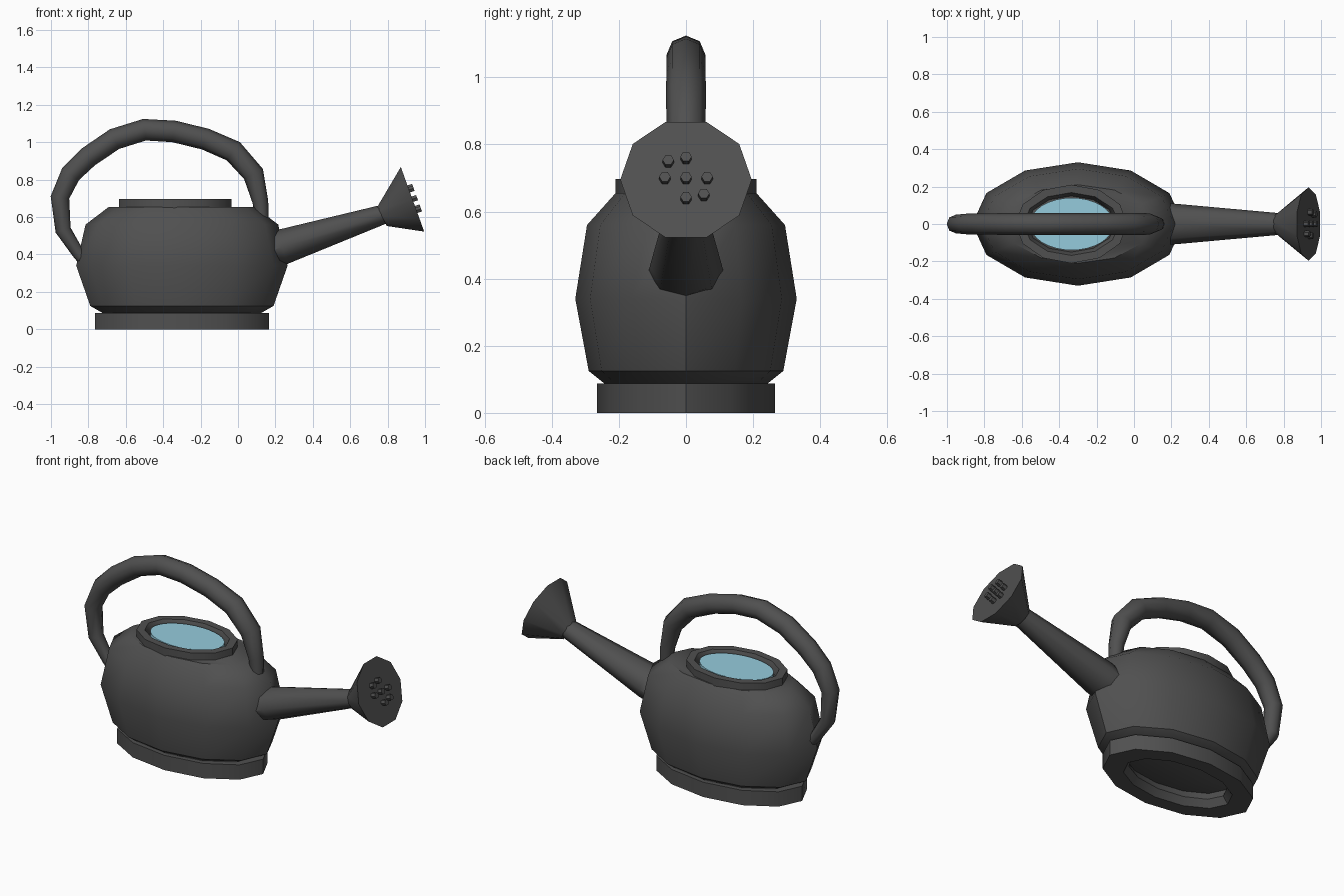
import bpy, bmesh, math
from mathutils import Vector

if "Cube" in bpy.data.objects:
    bpy.data.objects.remove(bpy.data.objects["Cube"])


def material(name, rgb):
    m = bpy.data.materials.new(name)
    m.diffuse_color = (*rgb, 1)
    m.use_nodes = True
    m.node_tree.nodes["Principled BSDF"].inputs["Base Color"].default_value = m.diffuse_color
    return m


METAL = material("dark_metal", (0.08, 0.08, 0.08))
WATER = material("water", (0.30, 0.60, 0.72))


def loft(name, rings, n, mat=METAL, closed=False, angle=40):
    """Skin n-sided ellipses (centre, u axis, v axis); cap the ends or close the loop."""
    bm = bmesh.new()
    loops = []
    for c, u, v in rings:
        loops.append([bm.verts.new(c + u * math.cos(a) + v * math.sin(a))
                      for a in (2 * math.pi * i / n for i in range(n))])
    pairs = list(zip(loops, loops[1:]))
    if closed:
        pairs.append((loops[-1], loops[0]))
    for lo, hi in pairs:
        for i in range(n):
            j = (i + 1) % n
            bm.faces.new((lo[i], lo[j], hi[j], hi[i]))
    if not closed:
        bm.faces.new(loops[0])
        if len(loops) > 1:
            bm.faces.new(loops[-1])
            bmesh.ops.recalc_face_normals(bm, faces=bm.faces)
    else:
        bmesh.ops.recalc_face_normals(bm, faces=bm.faces)
    me = bpy.data.meshes.new(name)
    bm.to_mesh(me)
    bm.free()
    ob = bpy.data.objects.new(name, me)
    bpy.context.collection.objects.link(ob)
    me.materials.append(mat)
    bpy.ops.object.select_all(action='DESELECT')
    ob.select_set(True)
    bpy.context.view_layer.objects.active = ob
    bpy.ops.object.shade_smooth_by_angle(angle=math.radians(angle))
    return ob


def level(cx, rows):
    """Horizontal ellipses from (x radius, y radius, z)."""
    return [(Vector((cx, 0, z)), Vector((rx, 0, 0)), Vector((0, ry, 0)))
            for rx, ry, z in rows]


def across(x, z, tx, tz, r, rv=None):
    """Ellipse square to a direction in the xz plane."""
    t = Vector((tx, 0, tz)).normalized()
    return (Vector((x, 0, z)), Vector((0, r, 0)), Vector((-t.z, 0, t.x)) * (rv or r))


# oval body
loft("body", level(-0.30, [(0.42, 0.24, 0.085), (0.49, 0.29, 0.125), (0.565, 0.33, 0.34),
                           (0.515, 0.295, 0.56), (0.39, 0.21, 0.655)]), 12)

# foot ring
loft("foot_ring", level(-0.30, [(0.465, 0.265, 0.088), (0.465, 0.265, 0.0),
                                (0.34, 0.185, 0.0), (0.31, 0.16, 0.04),
                                (0.33, 0.18, 0.088)]), 12, closed=True)

# filler rim and water surface
loft("filler_rim", level(-0.335, [(0.30, 0.21, 0.645), (0.30, 0.21, 0.697),
                                  (0.255, 0.168, 0.697), (0.235, 0.15, 0.66),
                                  (0.235, 0.15, 0.645)]), 12, closed=True)
loft("water", level(-0.333, [(0.224, 0.14, 0.65), (0.224, 0.14, 0.685)]), 32, WATER)

# arched handle, thinner at both ends
path = [(-0.80, 0.34, .028), (-0.85, 0.40, .032), (-0.935, 0.53, .042), (-0.952, 0.705, .050),
        (-0.895, 0.83, .055), (-0.80, 0.922, .057), (-0.66, 1.017, .058),
        (-0.50, 1.067, .058), (-0.343, 1.058, .058), (-0.175, 1.017, .058),
        (-0.025, 0.952, .060), (0.083, 0.83, .057), (0.12, 0.68, .042), (0.13, 0.56, .035)]
handle = []
for i, (x, z, r) in enumerate(path):
    a, b = path[max(i - 1, 0)], path[min(i + 1, len(path) - 1)]
    handle.append(across(x, z, b[0] - a[0], b[1] - a[1], r))
loft("handle", handle, 8, angle=50)

# tapered spout
loft("spout", [across(0.14, 0.405, 0.95, 0.32, 0.115, 0.075),
               across(0.235, 0.44, 0.95, 0.32, 0.107, 0.095),
               across(0.80, 0.622, 0.95, 0.32, 0.056, 0.05)], 8, angle=50)

# sprinkler head with flat face
loft("sprinkler_head", [across(0.77, 0.604, 0.90, 0.43, 0.06),
                        across(0.933, 0.695, 0.94, 0.34, 0.196, 0.193)], 10)

# small nozzles on the face
spots = [(0, 0.70), (0.063, 0.70), (-0.063, 0.70), (0, 0.76),
         (-0.053, 0.75), (0, 0.64), (0.053, 0.65)]
for k, (y, z) in enumerate(spots):
    x = 0.933 - (z - 0.695) * 0.36
    nozzle = loft(f"nozzle_{k + 1}", [across(x - 0.01, z - 0.008, 0.94, 0.34, 0.017),
                                      across(x + 0.026, z + 0.004, 0.94, 0.34, 0.017)], 6)
    nozzle.location.y = y
